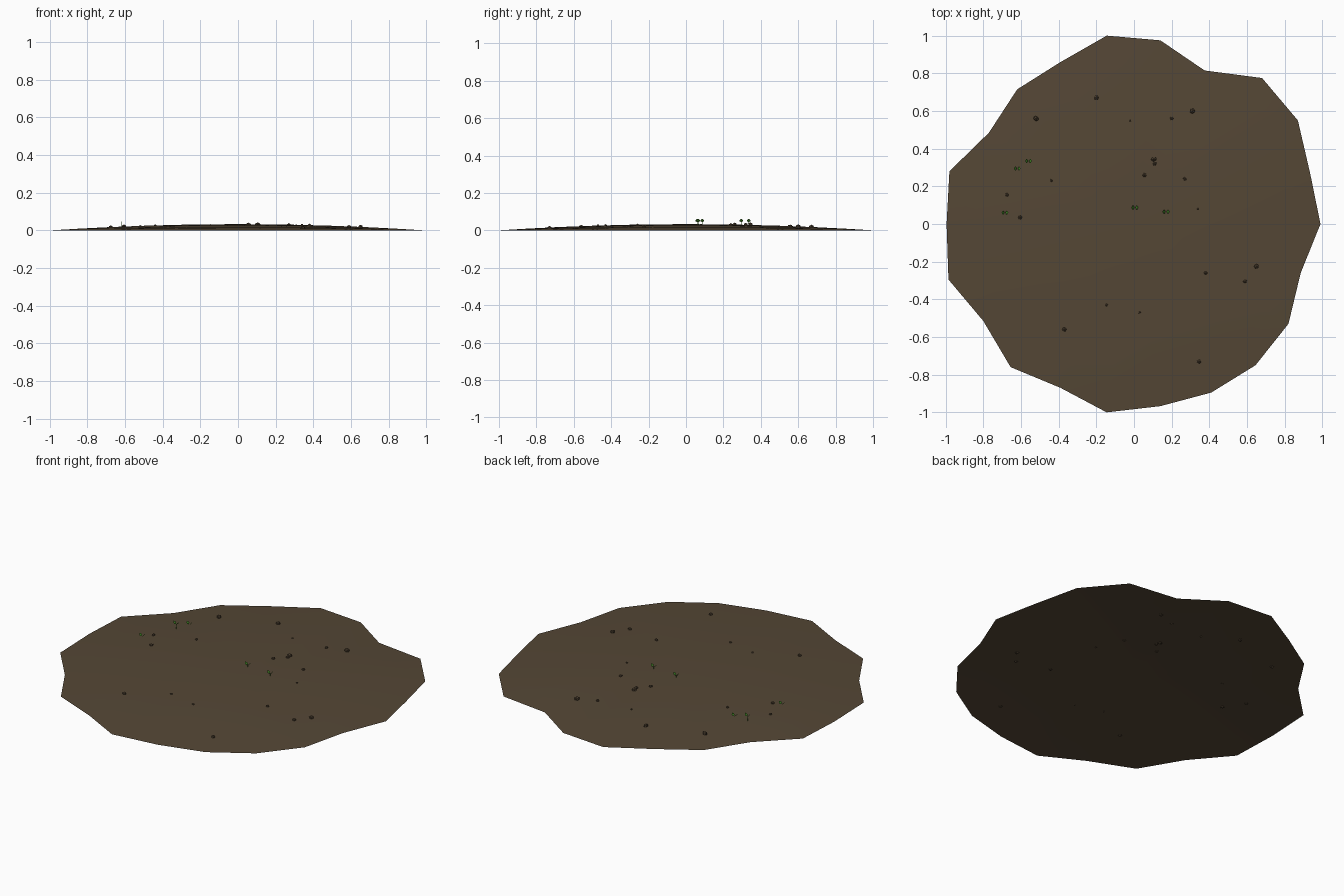
import bpy, bmesh, math, random
from mathutils import Matrix, Vector

if "Cube" in bpy.data.objects:
    bpy.data.objects.remove(bpy.data.objects["Cube"])

random.seed(4)


def material(name, rgb):
    m = bpy.data.materials.new(name)
    m.diffuse_color = (*rgb, 1)
    m.use_nodes = True
    m.node_tree.nodes["Principled BSDF"].inputs["Base Color"].default_value = m.diffuse_color
    return m


soil = material("soil brown", (0.090, 0.063, 0.036))
stone = material("clod brown", (0.075, 0.052, 0.030))
green = material("leaf green", (0.055, 0.23, 0.02))

# Irregular rim of the soil patch, counter-clockwise
RIM = [(0.99, 0), (0.935, 0.27), (0.87, 0.55), (0.68, 0.775), (0.375, 0.815),
       (0.14, 0.975), (-0.145, 1.0), (-0.39, 0.86), (-0.62, 0.715),
       (-0.77, 0.485), (-0.98, 0.28), (-0.995, 0), (-0.985, -0.295),
       (-0.8, -0.515), (-0.655, -0.76), (-0.39, -0.87), (-0.145, -1.0),
       (0.14, -0.967), (0.41, -0.895), (0.645, -0.75), (0.82, -0.53),
       (0.885, -0.26)]
TOP = 0.033


def ground_z(x, y):
    return TOP * max(0, 1 - x * x - y * y)


def make_object(name, bm, mat):
    mesh = bpy.data.meshes.new(name)
    bm.to_mesh(mesh)
    bm.free()
    mesh.materials.append(mat)
    ob = bpy.data.objects.new(name, mesh)
    bpy.context.collection.objects.link(ob)
    return ob


# Soil mound: concentric rings shrinking from the rim to the crown
bm = bmesh.new()
rings = []
for s in (1, 0.85, 0.68, 0.5, 0.3, 0.14):
    rings.append([bm.verts.new((x * s, y * s, TOP * (1 - s * s))) for x, y in RIM])
crown = bm.verts.new((0, 0, TOP))
n = len(RIM)
for outer, inner in zip(rings, rings[1:]):
    for i in range(n):
        j = (i + 1) % n
        bm.faces.new((outer[i], outer[j], inner[j], inner[i]))
for i in range(n):
    bm.faces.new((rings[-1][i], rings[-1][(i + 1) % n], crown))
for f in bm.faces:
    f.smooth = True
make_object("soil_mound", bm, soil)

# Small faceted clods half sunk in the soil: x, y, radius
CLODS = [(-0.20, 0.67, 0.015), (-0.52, 0.56, 0.016), (0.31, 0.60, 0.016),
         (0.20, 0.56, 0.010), (-0.02, 0.55, 0.007), (0.105, 0.345, 0.016),
         (0.11, 0.32, 0.012), (0.055, 0.26, 0.012), (0.27, 0.24, 0.011),
         (-0.44, 0.23, 0.009), (-0.675, 0.155, 0.011), (-0.605, 0.035, 0.012),
         (0.34, 0.08, 0.007), (0.65, -0.225, 0.014), (0.59, -0.305, 0.012),
         (0.38, -0.26, 0.011), (-0.145, -0.43, 0.008), (0.03, -0.47, 0.008),
         (-0.37, -0.56, 0.013), (0.345, -0.73, 0.013)]
bm = bmesh.new()
for x, y, r in CLODS:
    place = (Matrix.Translation((x, y, ground_z(x, y) + r * 0.1))
             @ Matrix.Rotation(random.uniform(0, math.tau), 4, 'Z')
             @ Matrix.Diagonal((1, random.uniform(0.8, 1), 0.8, 1)))
    bmesh.ops.create_icosphere(bm, subdivisions=1, radius=r, matrix=place)
make_object("soil_clods", bm, stone)

# Sprouts: a hair-thin stem and a pair of leaves opening to left and right
SPROUTS = [(-0.685, 0.06), (-0.62, 0.295), (-0.56, 0.335), (0.005, 0.087), (0.17, 0.065)]
LEAF = [(0, 0), (0.010, 0.007), (0.010, 0.014), (0, 0.023),
        (-0.010, 0.014), (-0.010, 0.007)]  # across, along
bm = bmesh.new()
tilt = math.radians(40)
for x, y in SPROUTS:
    g = ground_z(x, y)
    base = 0.044
    bmesh.ops.create_cone(bm, segments=3, radius1=0.001, radius2=0.001,
                          depth=base - g + 0.004,
                          matrix=Matrix.Translation((x, y, (g + base) / 2)))
    for side in (-1, 1):
        bm.faces.new([bm.verts.new(Vector((x + side * (0.003 + v * math.sin(tilt)),
                                           y + u,
                                           base + v * math.cos(tilt))))
                      for u, v in LEAF[::-side]])
make_object("sprouts", bm, green)
